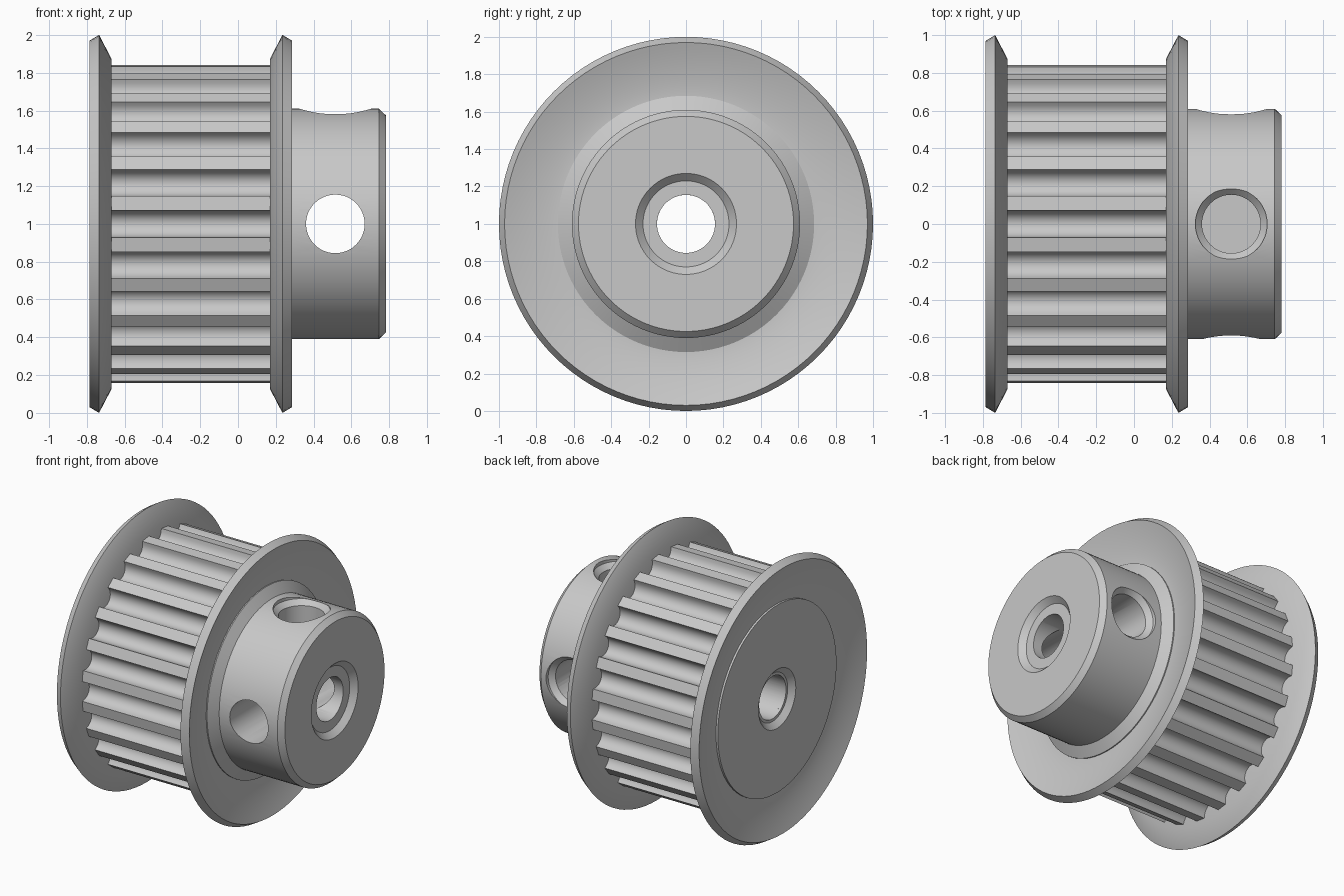
import bpy, bmesh, math
from mathutils import Matrix, Vector

if "Cube" in bpy.data.objects:
    bpy.data.objects.remove(bpy.data.objects["Cube"], do_unlink=True)

metal = bpy.data.materials.new("grey metal")
metal.use_nodes = True
GREY = (0.58, 0.58, 0.58, 1)
metal.diffuse_color = GREY
metal.node_tree.nodes["Principled BSDF"].inputs["Base Color"].default_value = GREY

SEGMENTS = 96
MID = -0.25      # x of the mirror plane between the flanges
BORE = 0.155
HUB_R = 0.61
HOLE_X = 0.515


def make_object(name, bm):
    bmesh.ops.recalc_face_normals(bm, faces=bm.faces)
    mesh = bpy.data.meshes.new(name)
    bm.to_mesh(mesh)
    bm.free()
    mesh.materials.append(metal)
    obj = bpy.data.objects.new(name, mesh)
    bpy.context.collection.objects.link(obj)
    return obj


def skin(bm, loops):
    """Join successive vertex loops with quads."""
    n = len(loops[0])
    for a, b in zip(loops, loops[1:]):
        for i in range(n):
            j = (i + 1) % n
            bm.faces.new((a[i], a[j], b[j], b[i]))


def sweep_rings(name, rings):
    """Skin a closed series of equally long vertex rings."""
    bm = bmesh.new()
    loops = [[bm.verts.new(p) for p in points] for points in rings]
    skin(bm, loops + loops[:1])
    return make_object(name, bm)


def ring(x, radii_angles):
    return [(x, r * math.cos(a), 1 + r * math.sin(a)) for r, a in radii_angles]


def lathe(name, profile):
    """Revolve a closed (x, radius) outline around the shaft axis."""
    angles = [math.tau * i / SEGMENTS for i in range(SEGMENTS)]
    return sweep_rings(name, [ring(x, [(r, a) for a in angles]) for x, r in profile])


def smooth(obj):
    bpy.ops.object.select_all(action="DESELECT")
    obj.select_set(True)
    bpy.context.view_layer.objects.active = obj
    bpy.ops.object.shade_smooth_by_angle(angle=math.radians(29))


# Toothed core: 24 rounded grooves around the rim
TEETH, TIP, DEPTH = 24, 0.845, 0.085
half_groove = math.radians(4.9)
outline = []
for t in range(TEETH):
    centre = math.tau * t / TEETH
    for k in range(17):
        u = math.pi * k / 16
        outline.append((TIP - DEPTH * math.sin(u) ** 0.8,
                        centre - half_groove * math.cos(u)))
inner = [(BORE, a) for _, a in outline]
core = sweep_rings("toothed_core", [ring(-0.68, inner), ring(-0.68, outline),
                                    ring(0.18, outline), ring(0.18, inner)])

# Two mirrored flanges with dished outer faces
dish = [(0.222 + 0.063 * t ** 1.6, 0.68 + 0.29 * t) for t in [i / 10 for i in range(10, -1, -1)]]
flange = [(0.17, 0.5), (0.17, 0.875), (0.235, 1.0)] + dish + [(0.222, 0.5)]
hub_side_flange = lathe("hub_side_flange", flange)
plain_side_flange = lathe("plain_side_flange", [(2 * MID - x, r) for x, r in flange])

# Plain end disc with a countersunk bore
end_disc = lathe("end_disc", [(-0.66, BORE), (-0.66, 0.685), (-0.737, 0.685),
                              (-0.737, 0.215), (-0.70, 0.175), (-0.70, BORE)])

# Hub with sloped shoulder, chamfered end and recessed bore
hub = lathe("hub", [(0.16, BORE), (0.16, 0.685), (0.23, 0.685), (0.275, HUB_R),
                    (0.745, HUB_R), (0.782, 0.575), (0.782, 0.27),
                    (0.742, 0.23), (0.742, BORE)])


def drill(direction, start):
    """Cut a countersunk screw hole from start along direction out past the hub."""
    steps = [(start, BORE), (0.55, BORE), (0.585, 0.19), (0.8, 0.19)]
    rot = Vector((0, 0, 1)).rotation_difference(Vector(direction)).to_matrix().to_4x4()
    place = Matrix.Translation((HOLE_X, 0, 1)) @ rot
    bm = bmesh.new()
    angles = [math.tau * i / 48 for i in range(48)]
    loops = [[bm.verts.new(place @ Vector((r * math.cos(a), r * math.sin(a), h)))
              for a in angles] for h, r in steps]
    skin(bm, loops)
    bm.faces.new(loops[0])
    bm.faces.new(loops[-1])
    cutter = make_object("hole_cutter", bm)
    cutter.hide_render = True
    mod = hub.modifiers.new("screw hole", "BOOLEAN")
    mod.operation = "DIFFERENCE"
    mod.solver = "EXACT"
    mod.object = cutter
    bpy.context.view_layer.objects.active = hub
    bpy.ops.object.modifier_apply(modifier=mod.name)
    bpy.data.objects.remove(cutter, do_unlink=True)


# Cross hole from front to back, and a blind hole on top
drill((0, 1, 0), -0.8)
drill((0, 0, 1), 0.3)

for part in (core, hub_side_flange, plain_side_flange, end_disc, hub):
    smooth(part)
